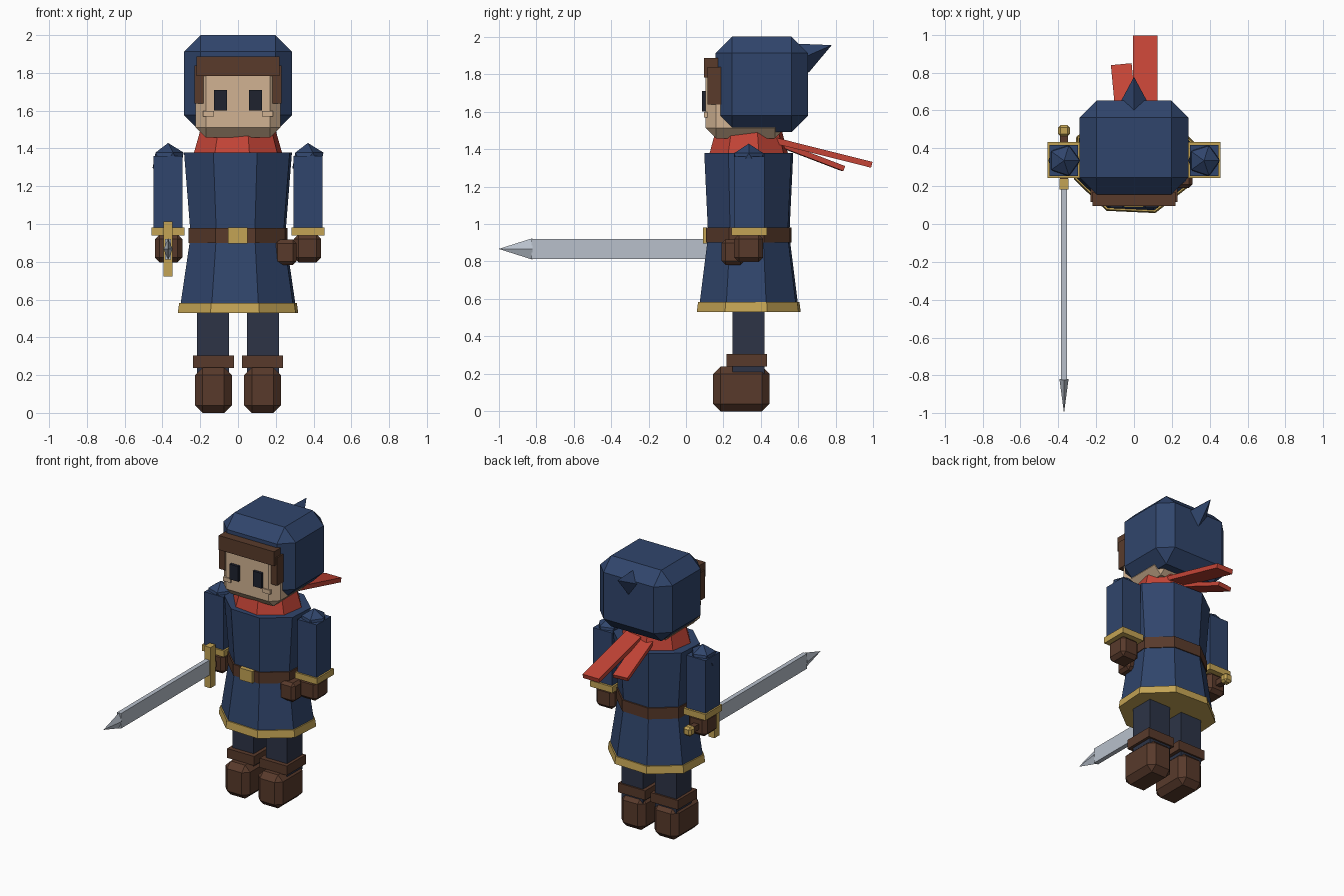
import bpy, bmesh, math
from mathutils import Vector, Matrix

if "Cube" in bpy.data.objects:
    bpy.data.objects.remove(bpy.data.objects["Cube"], do_unlink=True)

CY = 0.335  # body axis in y


def material(name, rgb):
    m = bpy.data.materials.new(name)
    m.use_nodes = True
    m.diffuse_color = (*rgb, 1)
    m.node_tree.nodes["Principled BSDF"].inputs["Base Color"].default_value = (*rgb, 1)
    return m


navy = material("navy cloth", (0.030, 0.060, 0.150))
red = material("red cloth", (0.55, 0.058, 0.037))
gold = material("gold trim", (0.55, 0.37, 0.09))
skin = material("skin", (0.64, 0.45, 0.29))
leather = material("brown leather", (0.098, 0.042, 0.024))
hair = material("brown hair", (0.10, 0.044, 0.024))
slate = material("slate trousers", (0.026, 0.034, 0.062))
steel = material("steel", (0.48, 0.53, 0.60))
black = material("dark eye", (0.013, 0.016, 0.028))


def finish(name, bm, mat):
    bmesh.ops.recalc_face_normals(bm, faces=bm.faces)
    me = bpy.data.meshes.new(name)
    bm.to_mesh(me)
    bm.free()
    me.materials.append(mat)
    ob = bpy.data.objects.new(name, me)
    bpy.context.collection.objects.link(ob)
    return ob


def box(name, mat, x, y, z, bevel=0):
    """Box from (min, max) ranges with an optional one-step chamfer."""
    bm = bmesh.new()
    bmesh.ops.create_cube(bm, size=1)
    for v in bm.verts:
        v.co = Vector([(r[0] + r[1]) / 2 + c * (r[1] - r[0]) for c, r in zip(v.co, (x, y, z))])
    if bevel:
        bmesh.ops.bevel(bm, geom=bm.edges[:], offset=bevel, segments=1, affect='EDGES')
    return finish(name, bm, mat)


def pair(name, mat, x, y, z, bevel=0):
    """The same box on both sides; x is given for the left (+x) side."""
    box("left_" + name, mat, x, y, z, bevel)
    box("right_" + name, mat, (-x[1], -x[0]), y, z, bevel)


def loft(name, mat, rings, sides=8, turn=-3):
    """Elliptical rings (z, rx, ry) around the body axis, joined and capped."""
    bm = bmesh.new()
    loops = []
    for z, rx, ry in rings:
        angles = [math.radians(turn) + math.tau * (i + 0.5) / sides for i in range(sides)]
        loops.append([bm.verts.new((rx * math.cos(a), CY + ry * math.sin(a), z)) for a in angles])
    for a, b in zip(loops, loops[1:]):
        for i in range(sides):
            j = (i + 1) % sides
            bm.faces.new((a[i], a[j], b[j], b[i]))
    bm.faces.new(loops[0])
    bm.faces.new(loops[-1])
    return finish(name, bm, mat)


def spike(name, mat, base, tip, rx, rz):
    """Four-sided point from base to tip, with its edges up, down and sideways."""
    base, tip = Vector(base), Vector(tip)
    d = (tip - base).normalized()
    up = Vector((1, 0, 0)).cross(d)
    bm = bmesh.new()
    ring = [bm.verts.new(base + Vector((rx * c, 0, 0)) + up * rz * s)
            for c, s in ((1, 0), (0, 1), (-1, 0), (0, -1))]
    top = bm.verts.new(tip)
    for i in range(4):
        bm.faces.new((ring[i], ring[(i + 1) % 4], top))
    bm.faces.new(ring)
    return finish(name, bm, mat)


def strip(name, mat, start, end, width, thick):
    """Flat ribbon from start to end."""
    start, end = Vector(start), Vector(end)
    d = end - start
    side = d.cross(Vector((0, 0, 1))).normalized()
    frame = Matrix((side, d.normalized(), side.cross(d).normalized())).transposed()
    bm = bmesh.new()
    bmesh.ops.create_cube(bm, size=1)
    for v in bm.verts:
        v.co = (start + end) / 2 + frame @ Vector((v.co.x * width, v.co.y * d.length, v.co.z * thick))
    return finish(name, bm, mat)


# Legs and boots
pair("leg", slate, (0.048, 0.217), (0.247, 0.42), (0.2, 0.65))
pair("boot", leather, (0.033, 0.228), (0.145, 0.445), (0, 0.24), 0.04)
pair("boot_cuff", leather, (0.022, 0.237), (0.215, 0.432), (0.238, 0.305))

# Tunic, hem and belt
loft("tunic", navy, [(0.54, 0.328, 0.283), (0.94, 0.266, 0.23), (1.378, 0.303, 0.252)])
loft("hem", gold, [(0.53, 0.338, 0.294), (0.583, 0.33, 0.287)])
loft("belt", leather, [(0.9, 0.277, 0.243), (0.98, 0.277, 0.243)])
box("buckle", gold, (-0.052, 0.05), (0.09, 0.13), (0.897, 0.982))
box("pouch", leather, (0.188, 0.31), (0.19, 0.31), (0.782, 0.918), 0.02)

# Arms
pair("arm", navy, (0.295, 0.447), (0.255, 0.418), (0.96, 1.36))
pair("sleeve_cuff", gold, (0.282, 0.458), (0.243, 0.433), (0.938, 0.982))
pair("hand", leather, (0.295, 0.44), (0.257, 0.412), (0.797, 0.945), 0.025)
for side, sx in (("left", 1), ("right", -1)):
    bm = bmesh.new()
    bmesh.ops.create_icosphere(bm, subdivisions=1, radius=0.092,
                               matrix=Matrix.Translation((0.37 * sx, CY, 1.337)))
    finish(side + "_shoulder", bm, navy)

# Scarf
loft("scarf", red, [(1.37, 0.243, 0.218), (1.5, 0.205, 0.182)], turn=-8)
strip("long_scarf_tail", red, (0.06, 0.45, 1.452), (0.06, 0.992, 1.316), 0.13, 0.032)
strip("short_scarf_tail", red, (-0.03, 0.45, 1.445), (-0.067, 0.84, 1.296), 0.11, 0.028)

# Head and hood
box("head", skin, (-0.225, 0.225), (0.105, 0.53), (1.457, 1.87), 0.055)
box("hood", navy, (-0.287, 0.287), (0.157, 0.652), (1.49, 2.0), 0.088)
spike("hood_peak", navy, (0, 0.62, 1.885), (0, 0.778, 1.955), 0.085, 0.085)
box("fringe", hair, (-0.22, 0.22), (0.095, 0.17), (1.783, 1.886))
pair("side_lock", hair, (0.183, 0.23), (0.115, 0.19), (1.637, 1.838))
pair("eye", black, (0.058, 0.127), (0.085, 0.115), (1.6, 1.709))
pair("cheek", skin, (0.127, 0.186), (0.097, 0.115), (1.568, 1.598))

# Sword, pointing forward from the right hand
SX, SZ = -0.37, 0.867


def sword_box(name, mat, hx, y, hz, bevel=0):
    box(name, mat, (SX - hx, SX + hx), y, (SZ - hz, SZ + hz), bevel)


sword_box("blade", steel, 0.016, (-0.825, 0.2), 0.054)
spike("blade_tip", steel, (SX, -0.82, SZ), (SX, -1, SZ), 0.024, 0.057)
sword_box("guard", gold, 0.024, (0.182, 0.24), 0.146)
sword_box("grip", leather, 0.02, (0.22, 0.475), 0.02)
sword_box("pommel", gold, 0.032, (0.463, 0.523), 0.032, 0.014)
